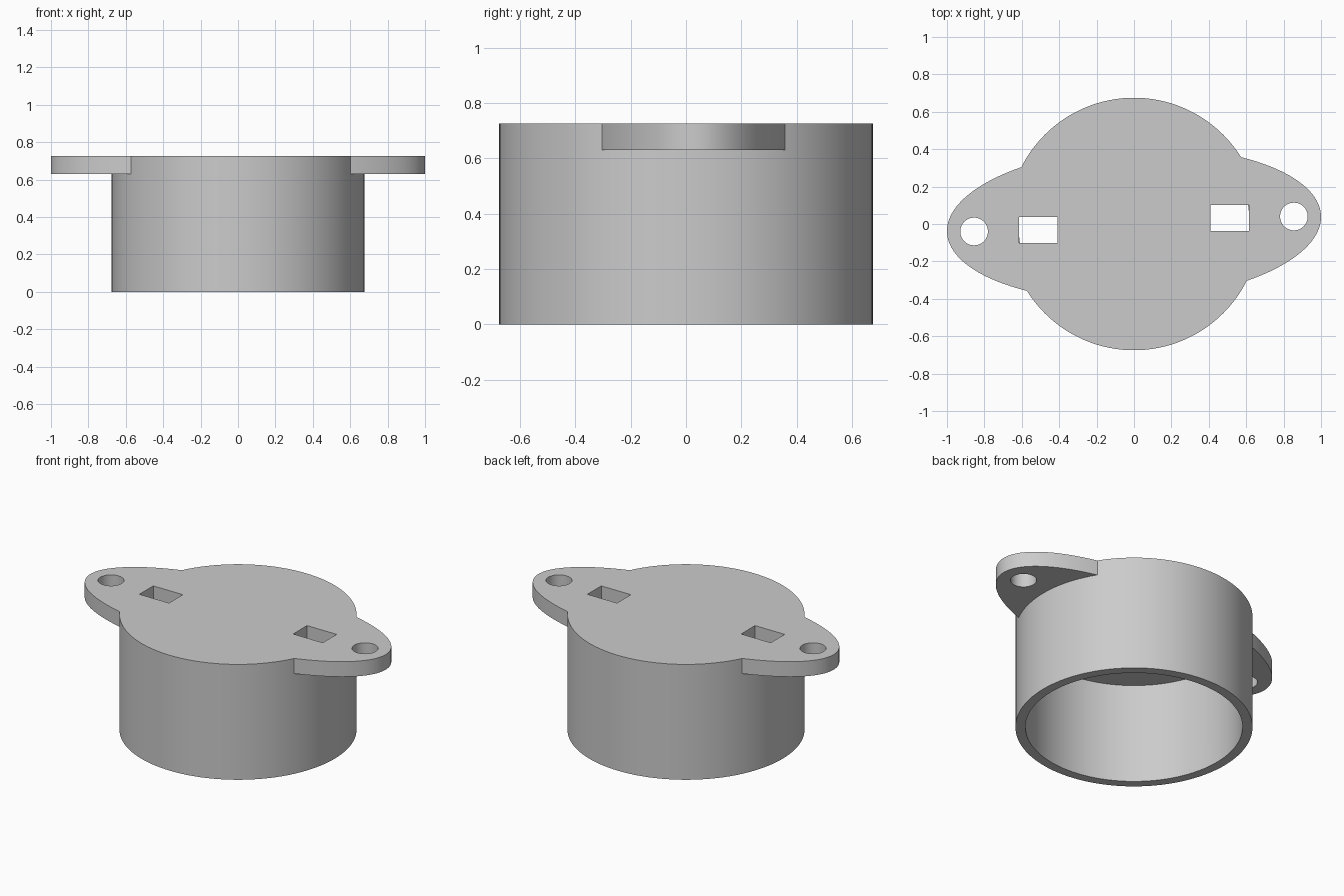
import bpy, bmesh, math
from mathutils import Matrix, Vector

cube = bpy.data.objects.get("Cube")
if cube:
    bpy.data.objects.remove(cube, do_unlink=True)

RADIUS, INNER, HEIGHT, PLATE = 0.675, 0.618, 0.725, 0.63
TILT = math.radians(2.6)

grey = bpy.data.materials.new("plain grey")
grey.use_nodes = True
colour = (0.6, 0.6, 0.6, 1)
grey.diffuse_color = colour
grey.node_tree.nodes["Principled BSDF"].inputs["Base Color"].default_value = colour


def make_object(name, bm):
    mesh = bpy.data.meshes.new(name)
    bm.to_mesh(mesh)
    bm.free()
    mesh.materials.append(grey)
    obj = bpy.data.objects.new(name, mesh)
    bpy.context.collection.objects.link(obj)
    return obj


def disc(name, rx, ry, z0, z1, centre=(0, 0), turn=0, sides=128):
    """Upright elliptical cylinder."""
    bm = bmesh.new()
    place = (Matrix.Translation((*centre, (z0 + z1) / 2))
             @ Matrix.Rotation(turn, 4, 'Z') @ Matrix.Diagonal((rx, ry, 1, 1)))
    bmesh.ops.create_cone(bm, cap_ends=True, segments=sides, radius1=1,
                          radius2=1, depth=z1 - z0, matrix=place)
    return make_object(name, bm)


def block(name, size, centre):
    bm = bmesh.new()
    bmesh.ops.create_cube(bm, size=1, matrix=Matrix.Translation(centre)
                          @ Matrix.Diagonal((*size, 1)))
    return make_object(name, bm)


def combine(target, tool, operation):
    mod = target.modifiers.new(tool.name, 'BOOLEAN')
    mod.object, mod.operation, mod.solver = tool, operation, 'EXACT'
    bpy.context.view_layer.objects.active = target
    bpy.ops.object.modifier_apply(modifier=mod.name)
    bpy.data.objects.remove(tool, do_unlink=True)


# Round body with a slightly turned oval mounting flange, hollow from below
housing = disc("flanged_housing", RADIUS, RADIUS, 0, HEIGHT)
combine(housing, disc("flange", 1.001, 0.409, PLATE, HEIGHT, turn=TILT), 'UNION')
combine(housing, disc("cavity", INNER, INNER, -0.2, PLATE), 'DIFFERENCE')

# Screw hole and rectangular slot on each side
for side in (-1, 1):
    hole = disc("screw_hole", 0.074, 0.074, 0.5, 0.9,
                (side * 0.855, side * 0.04), sides=48)
    combine(housing, hole, 'DIFFERENCE')
    slot = block("slot", (0.206, 0.138, 0.25),
                 (side * 0.512, side * 0.032, PLATE + 0.12))
    combine(housing, slot, 'DIFFERENCE')

# Smooth round walls, sharp rims
bpy.ops.object.select_all(action='DESELECT')
housing.select_set(True)
bpy.context.view_layer.objects.active = housing
bpy.ops.object.shade_smooth_by_angle(angle=math.radians(30))
